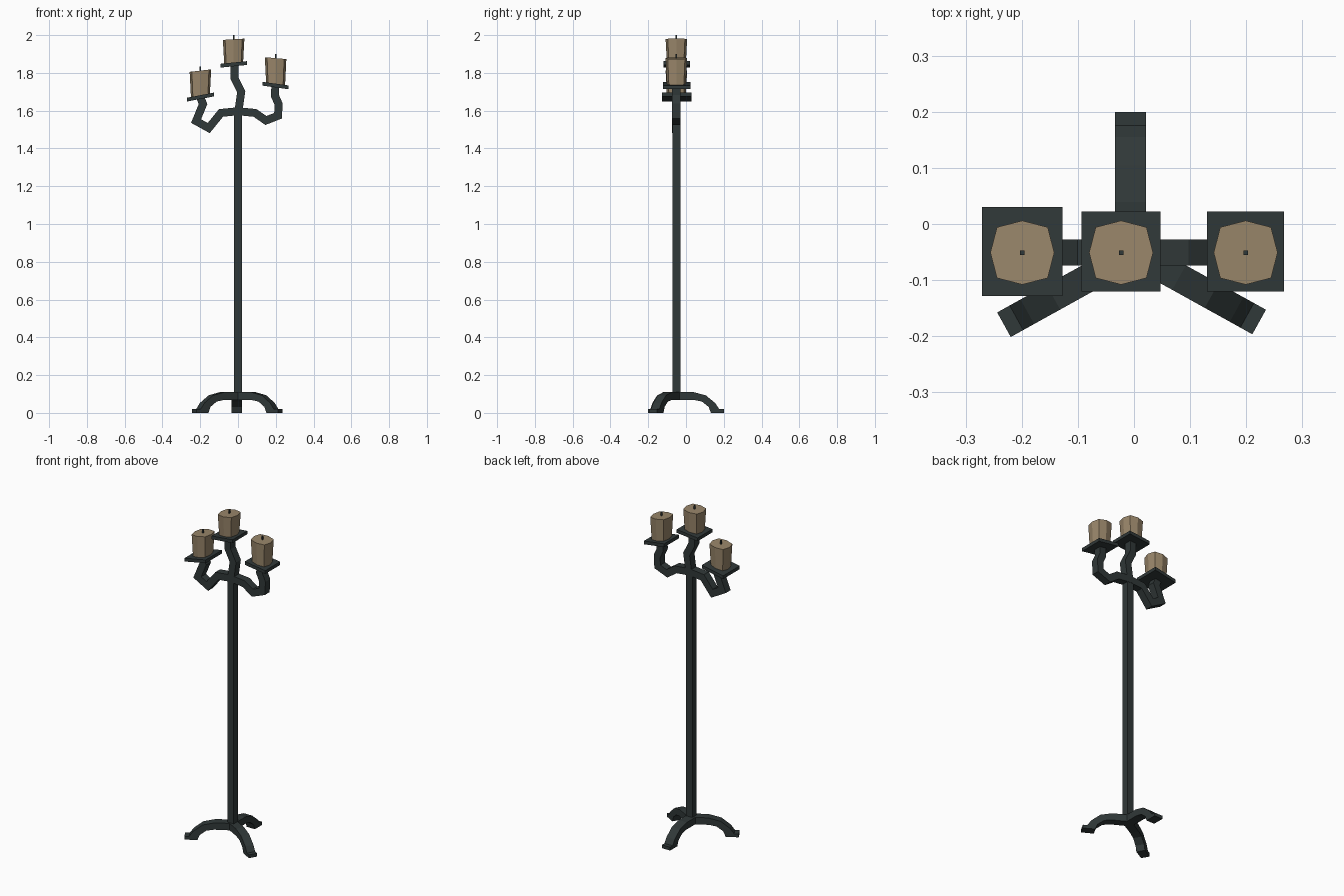
import bpy, bmesh, math
from mathutils import Vector, Matrix

if "Cube" in bpy.data.objects:
    bpy.data.objects.remove(bpy.data.objects["Cube"])

CY = -0.051  # y of the pole and arms


def material(name, col):
    m = bpy.data.materials.new(name)
    m.diffuse_color = (*col, 1)
    m.use_nodes = True
    m.node_tree.nodes["Principled BSDF"].inputs["Base Color"].default_value = m.diffuse_color
    return m


iron = material("dark iron", (0.030, 0.040, 0.040))
wax = material("tan wax", (0.32, 0.24, 0.145))


def finish(name, bm, mat):
    bmesh.ops.recalc_face_normals(bm, faces=bm.faces)
    me = bpy.data.meshes.new(name)
    bm.to_mesh(me)
    bm.free()
    me.materials.append(mat)
    ob = bpy.data.objects.new(name, me)
    bpy.context.collection.objects.link(ob)
    return ob


def loft(name, rings, mat):
    """Skin a list of closed rings and cap both ends."""
    bm = bmesh.new()
    vs = [[bm.verts.new(p) for p in r] for r in rings]
    n = len(vs[0])
    for a, b in zip(vs, vs[1:]):
        for i in range(n):
            bm.faces.new((a[i], a[(i + 1) % n], b[(i + 1) % n], b[i]))
    bm.faces.new(vs[0])
    bm.faces.new(vs[-1])
    return finish(name, bm, mat)


def strap(name, pairs, width, mtx):
    """Flat bar: paired edge points (u, z) given thickness across local y."""
    h = width / 2
    rings = [[mtx @ Vector(p) for p in ((a[0], -h, a[1]), (a[0], h, a[1]),
                                        (b[0], h, b[1]), (b[0], -h, b[1]))]
             for a, b in pairs]
    return loft(name, rings, iron)


def mitred(path, thick):
    """Offset a 2D path to both sides with mitred corners."""
    pts = [Vector(p) for p in path]
    out = []
    for i, p in enumerate(pts):
        d0 = (p - pts[i - 1]).normalized() if i else None
        d1 = (pts[i + 1] - p).normalized() if i < len(pts) - 1 else d0
        d0 = d0 or d1
        t = (d0 + d1).normalized()
        nrm = Vector((-t.y, t.x)) * (thick / 2 / max(0.6, t.dot(d1)))
        out.append((p + nrm, p - nrm))
    return out


def block(name, x, y, z, sx, sy, sz, mat, slope=0.0):
    rings = []
    for dz in (-sz / 2, sz / 2):
        rings.append([(x + i * sx / 2, y + j * sy / 2, z + dz + slope * i * sx / 2)
                      for i, j in ((-1, -1), (1, -1), (1, 1), (-1, 1))])
    return loft(name, rings, mat)


# Pole
block("pole", 0, CY, 0.835, 0.043, 0.043, 1.53, iron)

# Three arched legs
leg = [((0, 0.11), (0, 0.068)), ((0.09, 0.11), (0.095, 0.068)),
       ((0.155, 0.093), (0.135, 0.06)), ((0.205, 0.052), (0.17, 0.032)),
       ((0.226, 0.02), (0.182, 0.0)), ((0.25, 0.02), (0.25, 0.0))]
for name, x, ang, length, w in (("back_leg", -0.006, 90, 0.251, 0.055),
                                ("left_leg", 0, 209, 0.265, 0.05),
                                ("right_leg", 0, -29, 0.255, 0.05)):
    k = length / 0.25
    pairs = [((a[0] * k, a[1]), (b[0] * k, b[1])) for a, b in leg]
    strap(name, pairs, w,
          Matrix.Translation((x, CY, 0)) @ Matrix.Rotation(math.radians(ang), 4, 'Z'))

# Bent arms
at = Matrix.Translation((0, CY, 0))
arms = {
    "left_arm": [(0, 1.597), (-0.09, 1.588), (-0.155, 1.508), (-0.222, 1.545),
                 (-0.185, 1.635), (-0.2, 1.672)],
    "right_arm": [(0, 1.597), (0.09, 1.588), (0.148, 1.548), (0.212, 1.573),
                  (0.215, 1.635), (0.195, 1.68), (0.198, 1.73)],
    "centre_arm": [(0, 1.58), (0.017, 1.70), (-0.018, 1.77), (-0.018, 1.845)],
}
for name, path in arms.items():
    strap(name, mitred(path, 0.042), 0.046, at)

# Trays, candles and wicks: x, tray z, tray depth, tray slope, candle top z
for side, x, z, sx, sy, slope, top in (
        ("left", -0.199, 1.672, 0.143, 0.158, 0.19, 1.812),
        ("centre", -0.023, 1.845, 0.141, 0.142, 0.10, 1.978),
        ("right", 0.199, 1.733, 0.137, 0.143, -0.14, 1.878)):
    block(side + "_tray", x, CY + 0.002, z, sx, sy, 0.02, iron, slope)
    rings = []
    for zz, k, s in ((z + 0.009, 0.88, slope), (top, 1.0, slope * 0.6)):
        ring = []
        for i in range(8):
            r = (0.064 if i % 2 else 0.057) * k
            dx, dy = r * math.cos(i * math.pi / 4), r * math.sin(i * math.pi / 4)
            ring.append((x + dx, CY + dy, zz + s * dx))
        rings.append(ring)
    loft(side + "_candle", rings, wax)
    block(side + "_wick", x, CY, top + 0.006, 0.008, 0.008, 0.032, iron)
